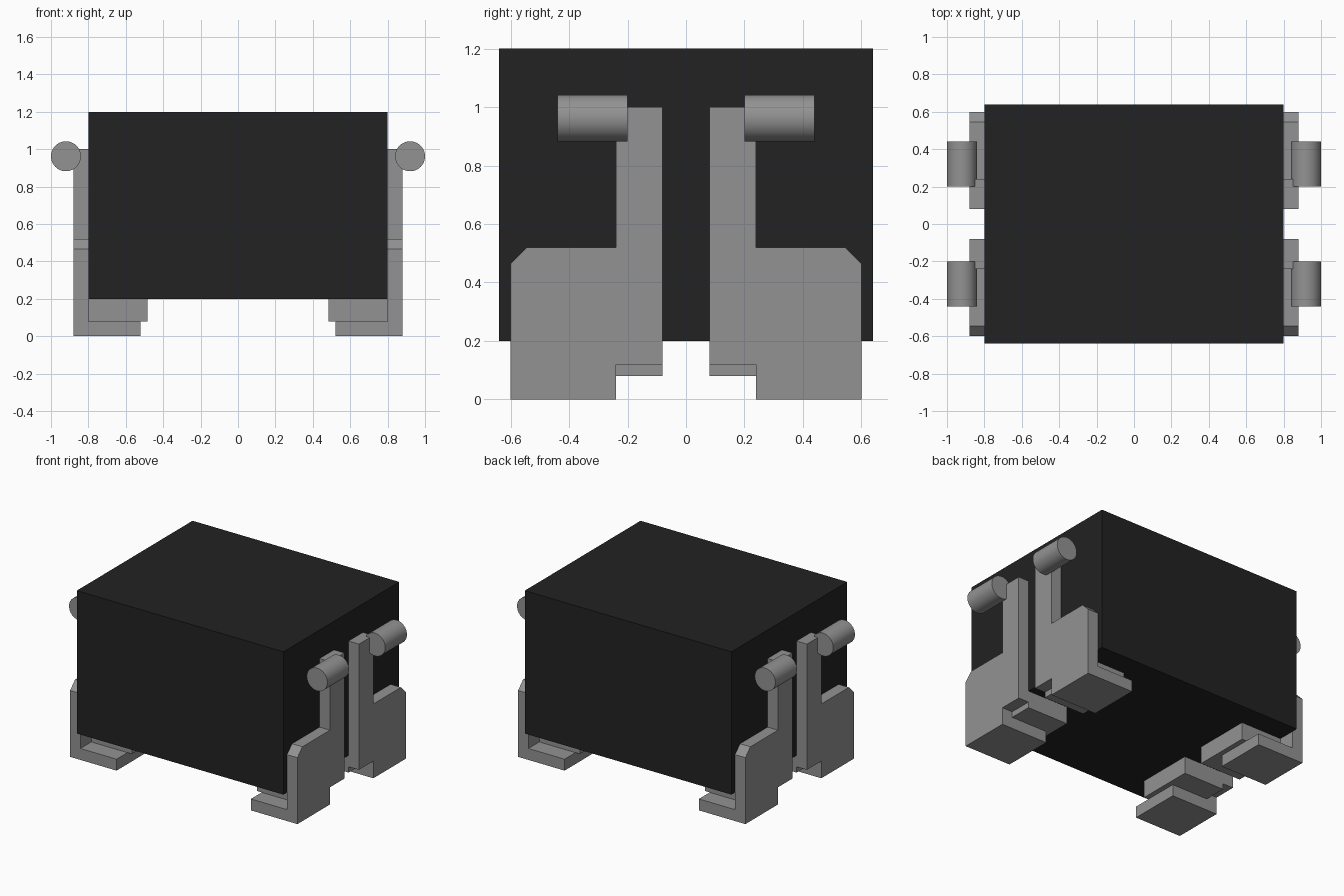
import bpy, bmesh, math
from mathutils import Matrix

old = bpy.data.objects.get("Cube")
if old:
    bpy.data.objects.remove(old, do_unlink=True)


def make_material(name, rgb):
    mat = bpy.data.materials.new(name)
    mat.use_nodes = True
    color = (*rgb, 1.0)
    mat.diffuse_color = color
    bsdf = next(n for n in mat.node_tree.nodes if n.type == 'BSDF_PRINCIPLED')
    bsdf.inputs["Base Color"].default_value = color
    return mat


BLACK = make_material("black casing", (0.016, 0.016, 0.016))
GREY = make_material("grey metal", (0.29, 0.29, 0.29))


def finish(name, bm, mat):
    bmesh.ops.recalc_face_normals(bm, faces=bm.faces)
    mesh = bpy.data.meshes.new(name)
    bm.to_mesh(mesh)
    bm.free()
    mesh.materials.append(mat)
    obj = bpy.data.objects.new(name, mesh)
    bpy.context.collection.objects.link(obj)
    return obj


def box(name, lo, hi, mat):
    bm = bmesh.new()
    bmesh.ops.create_cube(bm, size=1.0)
    for v in bm.verts:
        v.co = [(a + b) / 2 + c * (b - a) for a, b, c in zip(lo, hi, v.co)]
    return finish(name, bm, mat)


def plate(name, profile, x0, x1, mat):
    """Extrude a (y, z) outline along x."""
    bm = bmesh.new()
    face = bm.faces.new([bm.verts.new((x0, y, z)) for y, z in profile])
    ext = bmesh.ops.extrude_face_region(bm, geom=[face])
    verts = [g for g in ext["geom"] if isinstance(g, bmesh.types.BMVert)]
    bmesh.ops.translate(bm, verts=verts, vec=(x1 - x0, 0, 0))
    return finish(name, bm, mat)


def rod(name, center, radius, length, mat):
    """Smooth cylinder lying along y."""
    bm = bmesh.new()
    bmesh.ops.create_cone(
        bm, cap_ends=True, segments=40, radius1=radius, radius2=radius, depth=length,
        matrix=Matrix.Translation(center) @ Matrix.Rotation(math.pi / 2, 4, 'X'))
    for f in bm.faces:
        f.smooth = len(f.verts) == 4
    for e in bm.edges:
        e.smooth = all(len(f.verts) == 4 for f in e.link_faces)
    return finish(name, bm, mat)


def mirror_both(obj):
    """Repeat the part in all four corners."""
    mod = obj.modifiers.new("Mirror", 'MIRROR')
    mod.use_axis = (True, True, False)
    mod.use_mirror_merge = False


# Main casing
box("body", (-0.8, -0.64, 0.2), (0.8, 0.64, 1.2), BLACK)

# Side bracket: wide foot panel with a clipped corner and a narrow post
bracket = [(0.08, 0.12), (0.24, 0.12), (0.24, 0.0), (0.6, 0.0), (0.6, 0.465),
           (0.545, 0.52), (0.24, 0.52), (0.24, 1.0), (0.08, 1.0)]

parts = [
    plate("side_brackets", bracket, 0.8, 0.88, GREY),
    # Foot pad on the ground and the support block under the casing
    box("foot_pads", (0.52, 0.24, 0.0), (0.8, 0.6, 0.08), GREY),
    box("support_blocks", (0.485, 0.08, 0.08), (0.8, 0.48, 0.2), GREY),
    # Round pegs on the posts
    rod("pegs", (0.92, 0.32, 0.962), 0.08, 0.24, GREY),
]
for part in parts:
    mirror_both(part)
